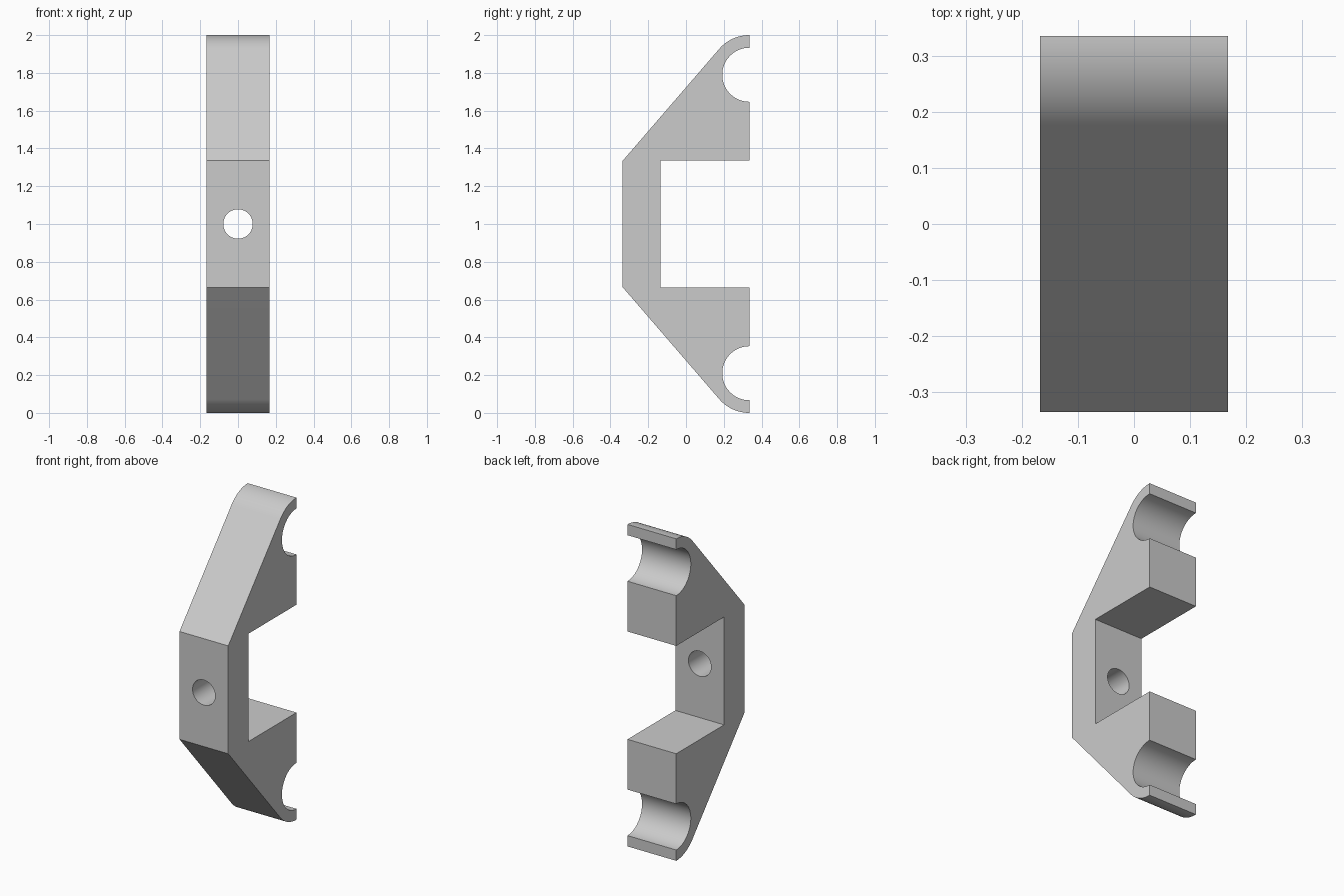
import bpy, bmesh, math
from mathutils import Matrix

cube = bpy.data.objects.get("Cube")
if cube:
    bpy.data.objects.remove(cube, do_unlink=True)

WIDTH, DEPTH, MID = 0.335, 0.335, 1.0     # full width, half depth, mid height
WALL, SLOT = -0.135, 0.335                # inner wall position, half slot height
ROD_Z, ROD_R, LIP_R = 0.79, 0.143, 0.21   # clip centre above middle, radii

grey = bpy.data.materials.new("plain grey")
grey.use_nodes = True
colour = (0.6, 0.6, 0.6, 1)
grey.diffuse_color = colour
grey.node_tree.nodes["Principled BSDF"].inputs["Base Color"].default_value = colour


def add_object(name, bm):
    bmesh.ops.recalc_face_normals(bm, faces=bm.faces)
    mesh = bpy.data.meshes.new(name)
    bm.to_mesh(mesh)
    bm.free()
    mesh.materials.append(grey)
    obj = bpy.data.objects.new(name, mesh)
    bpy.context.collection.objects.link(obj)
    return obj


def arc(radius, start, end, steps):
    """Points around the clip centre, angles in degrees."""
    angles = [math.radians(start + (end - start) * i / steps) for i in range(steps + 1)]
    return [(DEPTH + radius * math.cos(a), ROD_Z + radius * math.sin(a)) for a in angles]


# Upper half of the side profile; the slope runs tangent into the outer lip
run, rise = 2 * DEPTH, ROD_Z - SLOT
slope = math.degrees(math.atan2(rise, run) + math.asin(LIP_R / math.hypot(run, rise)))
upper = [(WALL, SLOT), (DEPTH, SLOT)]
upper += arc(ROD_R, 270, 90, 32)
upper += arc(LIP_R, 90, 90 + slope, 16)
upper += [(-DEPTH, SLOT)]
lower = [(y, -z) for y, z in reversed(upper)]

# Bracket body: mirrored profile extruded across the width
bm = bmesh.new()
side = bm.faces.new([bm.verts.new((-WIDTH / 2, y, MID + z)) for y, z in upper + lower])
new = bmesh.ops.extrude_face_region(bm, geom=[side])["geom"]
bmesh.ops.translate(bm, vec=(WIDTH, 0, 0),
                    verts=[v for v in new if isinstance(v, bmesh.types.BMVert)])
bracket = add_object("clip_bracket", bm)

# Round screw hole through the web
bm = bmesh.new()
bmesh.ops.create_cone(bm, cap_ends=True, segments=48, radius1=0.078, radius2=0.078, depth=0.5,
                      matrix=Matrix.Translation((0, -0.24, MID)) @ Matrix.Rotation(math.pi / 2, 4, 'X'))
cutter = add_object("hole_cutter", bm)
cutter.hide_render = True

bpy.ops.object.select_all(action='DESELECT')
bpy.context.view_layer.objects.active = bracket
bracket.select_set(True)
cut = bracket.modifiers.new("screw hole", 'BOOLEAN')
cut.operation = 'DIFFERENCE'
cut.solver = 'EXACT'
cut.object = cutter
bpy.ops.object.modifier_apply(modifier=cut.name)
bpy.data.objects.remove(cutter, do_unlink=True)
bpy.ops.object.shade_smooth_by_angle(angle=math.radians(30))
